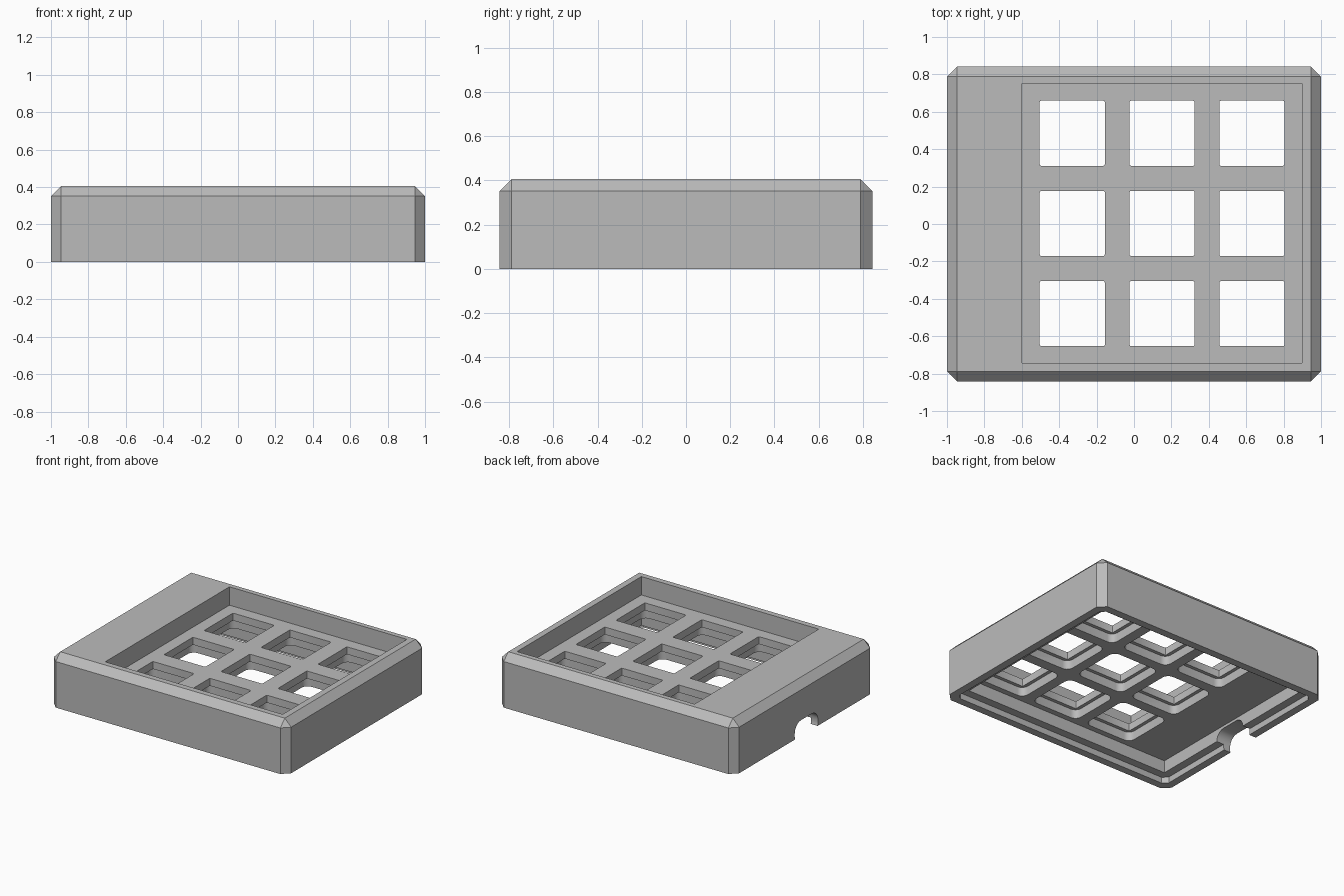
import bpy, bmesh

cube = bpy.data.objects.get("Cube")
if cube:
    bpy.data.objects.remove(cube, do_unlink=True)

# Single grey plastic
grey = bpy.data.materials.new("grey_plastic")
grey.use_nodes = True
colour = (0.5, 0.5, 0.5, 1)
grey.diffuse_color = colour
grey.node_tree.nodes["Principled BSDF"].inputs["Base Color"].default_value = colour


def block(name, x, y, z, bevel=0, segments=1, pick=None):
    """Box from (min, max) pairs; bevels the edges accepted by pick."""
    bm = bmesh.new()
    bmesh.ops.create_cube(bm, size=1)
    for v in bm.verts:
        v.co = [lo + (c + 0.5) * (hi - lo) for c, (lo, hi) in zip(v.co, (x, y, z))]
    if bevel:
        edges = [e for e in bm.edges if pick(e)]
        bmesh.ops.bevel(bm, geom=edges, offset=bevel, segments=segments,
                        profile=0.5, affect='EDGES')
    bmesh.ops.recalc_face_normals(bm, faces=bm.faces)
    mesh = bpy.data.meshes.new(name)
    bm.to_mesh(mesh)
    bm.free()
    mesh.materials.append(grey)
    obj = bpy.data.objects.new(name, mesh)
    bpy.context.collection.objects.link(obj)
    return obj


def upright(e):
    return abs(e.verts[0].co.z - e.verts[1].co.z) > 0.01


def not_base(e):
    return max(v.co.z for v in e.verts) > 0.01


def along_x(e):
    return abs(e.verts[0].co.x - e.verts[1].co.x) > 0.01


def square(name, cx, cy, size, z, bevel, segments):
    h = size / 2
    return block(name, (cx - h, cx + h), (cy - h, cy + h), z, bevel, segments, upright)


# Chamfered outer shell
W, D, H = 1.0, 0.842, 0.405
FLOOR, CEILING, LEDGE = 0.265, 0.14, 0.046
case = block("keypad_case_top", (-W, W), (-D, D), (0, H), 0.054, 1, not_base)

# Key well on top, hollow underneath, and the stepped rim
cutters = [square("key_well", 0.15, 0.003, 1.495, (FLOOR, H + 0.1), 0, 0)]
t, lip = 0.12, 0.058
cutters.append(block("hollow", (t - W, W - t), (t - D, D - t), (-0.1, CEILING)))
cutters.append(block("rim_step", (lip - W, W - lip), (lip - D, D - lip),
                     (-0.2, LEDGE), 0.035, 1, upright))

# Three by three key openings with a rounded relief below each
for i in (-1, 0, 1):
    for j in (-1, 0, 1):
        cx, cy = 0.15 + i * 0.48, 0.003 + j * 0.482
        cutters.append(square("key_relief", cx, cy, 0.40, (0.09, 0.208), 0.05, 5))
        cutters.append(square("key_opening", cx, cy, 0.348, (0.1, 0.32), 0.008, 2))

# Cable notch through the left-hand wall of the plan
cutters.append(block("cable_notch", (-1.1, -0.8), (-0.16, 0.12), (-0.05, 0.12),
                     0.075, 6, along_x))

# Carve the shell
bpy.context.view_layer.objects.active = case
for cutter in cutters:
    mod = case.modifiers.new(cutter.name, 'BOOLEAN')
    mod.operation = 'DIFFERENCE'
    mod.solver = 'EXACT'
    mod.object = cutter
    bpy.ops.object.modifier_apply(modifier=mod.name)
    bpy.data.objects.remove(cutter, do_unlink=True)

bpy.ops.object.select_all(action='DESELECT')
case.select_set(True)
bpy.ops.object.shade_smooth_by_angle(angle=0.5)
